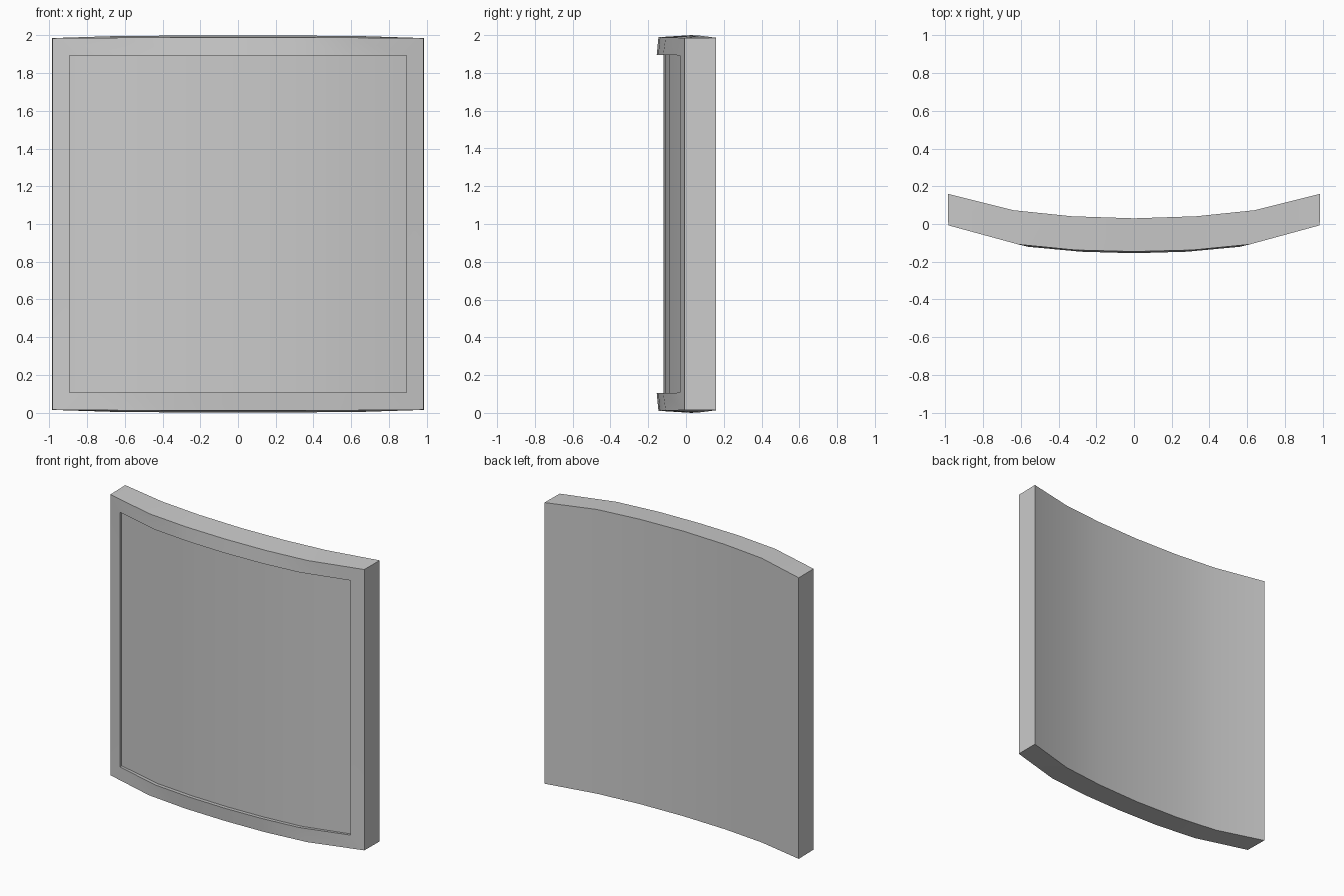
import bpy, bmesh

if "Cube" in bpy.data.objects:
    bpy.data.objects.remove(bpy.data.objects["Cube"])

# Half outlines seen from above: (x, y, upper z); each is mirrored in x
BACK = [(0, .03, 2.0), (.33, .041, 1.999), (.64, .073, 1.997), (.987, .16, 1.986)]
FRONT = [(0, -.146, 1.989), (.31, -.138, 1.989), (.615, -.108, 1.988), (.985, -.007, 1.985)]
INNER = [(0, -.155, 1.895), (.28, -.147, 1.895), (.56, -.121, 1.895), (.895, -.031, 1.893)]
FLOOR = [(0, -.12, 1.9), (.28, -.112, 1.9), (.56, -.087, 1.9), (.9, -.004, 1.897)]

bm = bmesh.new()


def row(half, lower=False):
    pts = [(-x, y, z) for x, y, z in half[:0:-1]] + half
    return [bm.verts.new((x, y, 2 - z if lower else z)) for x, y, z in pts]


# Closed loop of rows: over the top, around the frame and recess, under the base
outlines = (BACK, FRONT, INNER, FLOOR)
rows = [row(o) for o in outlines] + [row(o, True) for o in outlines[::-1]]
for a, b in zip(rows, rows[1:] + rows[:1]):
    for i in range(len(a) - 1):
        bm.faces.new((a[i], a[i + 1], b[i + 1], b[i]))

# Sides: outer edge, frame upright and recess wall at each end
for end in (0, -1):
    for k in range(3):
        bm.faces.new([rows[j][end] for j in (k, k + 1, 6 - k, 7 - k)])

bmesh.ops.recalc_face_normals(bm, faces=bm.faces)
mesh = bpy.data.meshes.new("curved_panel")
bm.to_mesh(mesh)
bm.free()
panel = bpy.data.objects.new("curved_panel", mesh)
bpy.context.collection.objects.link(panel)

# Smooth curve with crisp frame edges
bpy.context.view_layer.objects.active = panel
panel.select_set(True)
bpy.ops.object.shade_smooth_by_angle(angle=0.52)
